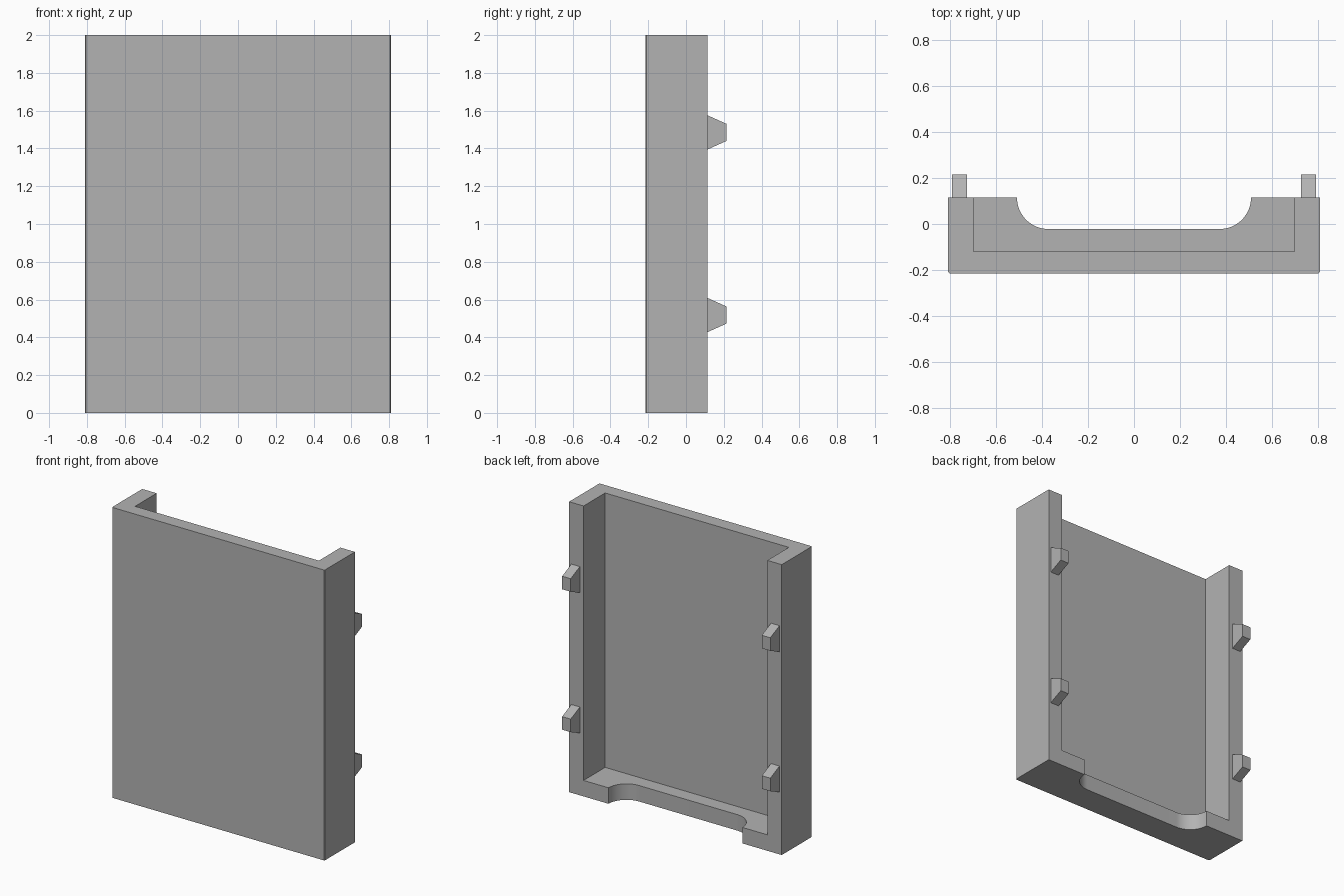
import bpy
import bmesh
from math import sin, cos, pi

if "Cube" in bpy.data.objects:
    bpy.data.objects.remove(bpy.data.objects["Cube"])

W, FRONT, BACK, H = 0.81, -0.215, 0.115, 2.0   # half width, depth range, height
WALL, FLOOR = 0.11, 0.11

grey = bpy.data.materials.new("plain_grey")
grey.use_nodes = True
colour = (0.45, 0.45, 0.45, 1)
grey.diffuse_color = colour
grey.node_tree.nodes["Principled BSDF"].inputs["Base Color"].default_value = colour


def prism(name, points, offset):
    """Extrude a closed 3D outline along an offset into a solid object."""
    bm = bmesh.new()
    face = bm.faces.new([bm.verts.new(p) for p in points])
    ext = bmesh.ops.extrude_face_region(bm, geom=[face])
    verts = [v for v in ext["geom"] if isinstance(v, bmesh.types.BMVert)]
    bmesh.ops.translate(bm, verts=verts, vec=offset)
    bmesh.ops.recalc_face_normals(bm, faces=bm.faces[:])
    mesh = bpy.data.meshes.new(name)
    bm.to_mesh(mesh)
    bm.free()
    mesh.materials.append(grey)
    obj = bpy.data.objects.new(name, mesh)
    bpy.context.collection.objects.link(obj)
    return obj


def upright(name, outline, z0, z1):
    return prism(name, [(x, y, z0) for x, y in outline], (0, 0, z1 - z0))


def carve(target, cutter):
    mod = target.modifiers.new("carve", "BOOLEAN")
    mod.operation = "DIFFERENCE"
    mod.solver = "EXACT"
    mod.object = cutter
    bpy.context.view_layer.objects.active = target
    bpy.ops.object.modifier_apply(modifier=mod.name)
    bpy.data.objects.remove(cutter)


# Tray body with tiny chamfers on the front upright edges
c = 0.006
tray = upright("tray_body", [(-W, BACK), (-W, FRONT + c), (-W + c, FRONT),
                             (W - c, FRONT), (W, FRONT + c), (W, BACK)], 0, H)

# Pocket, open at the back and the top
px, py, over = W - WALL, -0.12, BACK + 0.2
carve(tray, upright("pocket_cutter", [(-px, over), (-px, py), (px, py), (px, over)],
                    FLOOR, H + 0.2))

# Round-cornered notch in the bottom ledge
r, nx, steps = 0.137, 0.51, 16
arc = [(nx - r + r * cos(a), BACK - r * sin(a))
       for a in (i * pi / 2 / steps for i in range(steps + 1))]
right_side = [(nx, over)] + arc
notch = right_side + [(-x, y) for x, y in reversed(right_side)]
carve(tray, upright("notch_cutter", notch, -0.1, FLOOR + 0.1))

# Smooth the notch corners, keep the other edges sharp
bpy.ops.object.select_all(action="DESELECT")
tray.select_set(True)
bpy.context.view_layer.objects.active = tray
bpy.ops.object.shade_smooth_by_angle(angle=0.5)

# Tapered pegs on the backs of the side walls
for side, x0 in (("left", 0.728), ("right", -0.793)):
    for level, z in (("lower", 0.518), ("upper", 1.485)):
        outline = [(x0, BACK, z - 0.09), (x0, 0.215, z - 0.045),
                   (x0, 0.215, z + 0.045), (x0, BACK, z + 0.09)]
        prism(f"{side}_{level}_peg", outline, (0.065, 0, 0))
